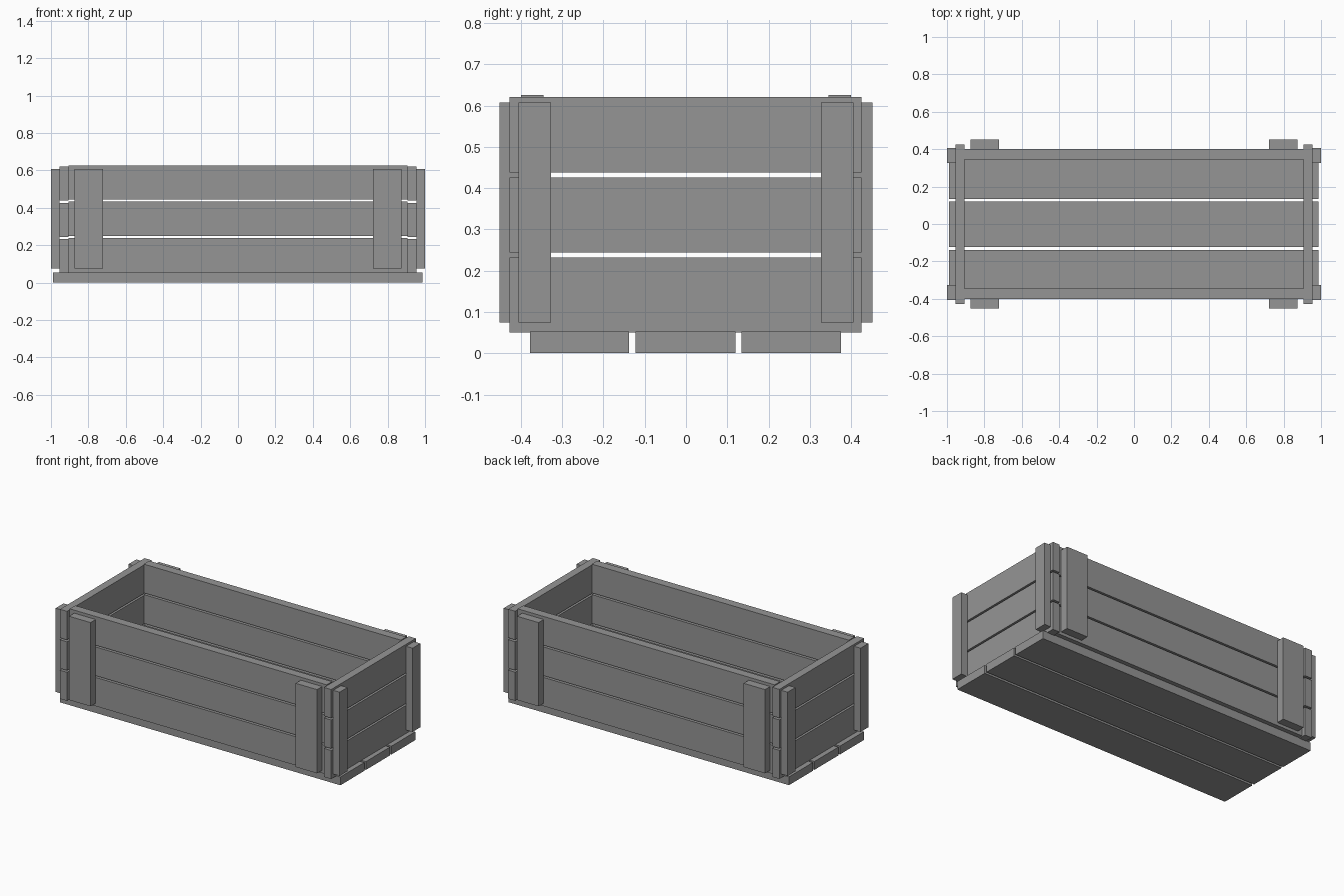
import bpy

cube = bpy.data.objects.get("Cube")
if cube:
    bpy.data.objects.remove(cube, do_unlink=True)

# Single flat grey
grey = bpy.data.materials.new("plain_grey")
grey.use_nodes = True
COLOUR = (0.3, 0.3, 0.3, 1)
grey.diffuse_color = COLOUR
grey.node_tree.nodes["Principled BSDF"].inputs["Base Color"].default_value = COLOUR


def board(name, x, y, z):
    """Box plank spanning the given (low, high) ranges."""
    spans = (x, y, z)
    bpy.ops.mesh.primitive_cube_add(size=1, location=[(a + b) / 2 for a, b in spans])
    plank = bpy.context.object
    plank.name = name
    plank.scale = [b - a for a, b in spans]
    bpy.ops.object.transform_apply(location=False, rotation=False, scale=True)
    plank.data.materials.append(grey)


def mirrored(low, high, side):
    """Range moved to the chosen side of the centre."""
    return (low, high) if side > 0 else (-high, -low)


# Floor planks
for i, y in enumerate(((-0.378, -0.138), (-0.122, 0.12), (0.135, 0.375))):
    board(f"floor_plank_{i + 1}", (-0.988, 0.986), y, (0, 0.053))

# Three rows of wall planks
for row in range(3):
    z = 0.05 + row * 0.194
    for side, label in ((-1, "front"), (1, "back")):
        board(f"{label}_plank_{row + 1}", (-0.905, 0.905),
              mirrored(0.345, 0.4, side), (z + 0.005, z + 0.188))
    for side, label in ((-1, "right"), (1, "left")):
        board(f"{label}_end_plank_{row + 1}", mirrored(0.905, 0.955, side),
              (-0.427, 0.425), (z, z + 0.182))

# Upright cleats near every corner
for sx, x_label in ((-1, "right"), (1, "left")):
    for sy, y_label in ((-1, "front"), (1, "back")):
        corner = f"{y_label}_{x_label}"
        board(f"{corner}_side_cleat", mirrored(0.722, 0.873, sx),
              mirrored(0.4, 0.452, sy), (0.074, 0.607))
        board(f"{corner}_end_cleat", mirrored(0.955, 1.0, sx),
              mirrored(0.327, 0.406, sy), (0.074, 0.607))
